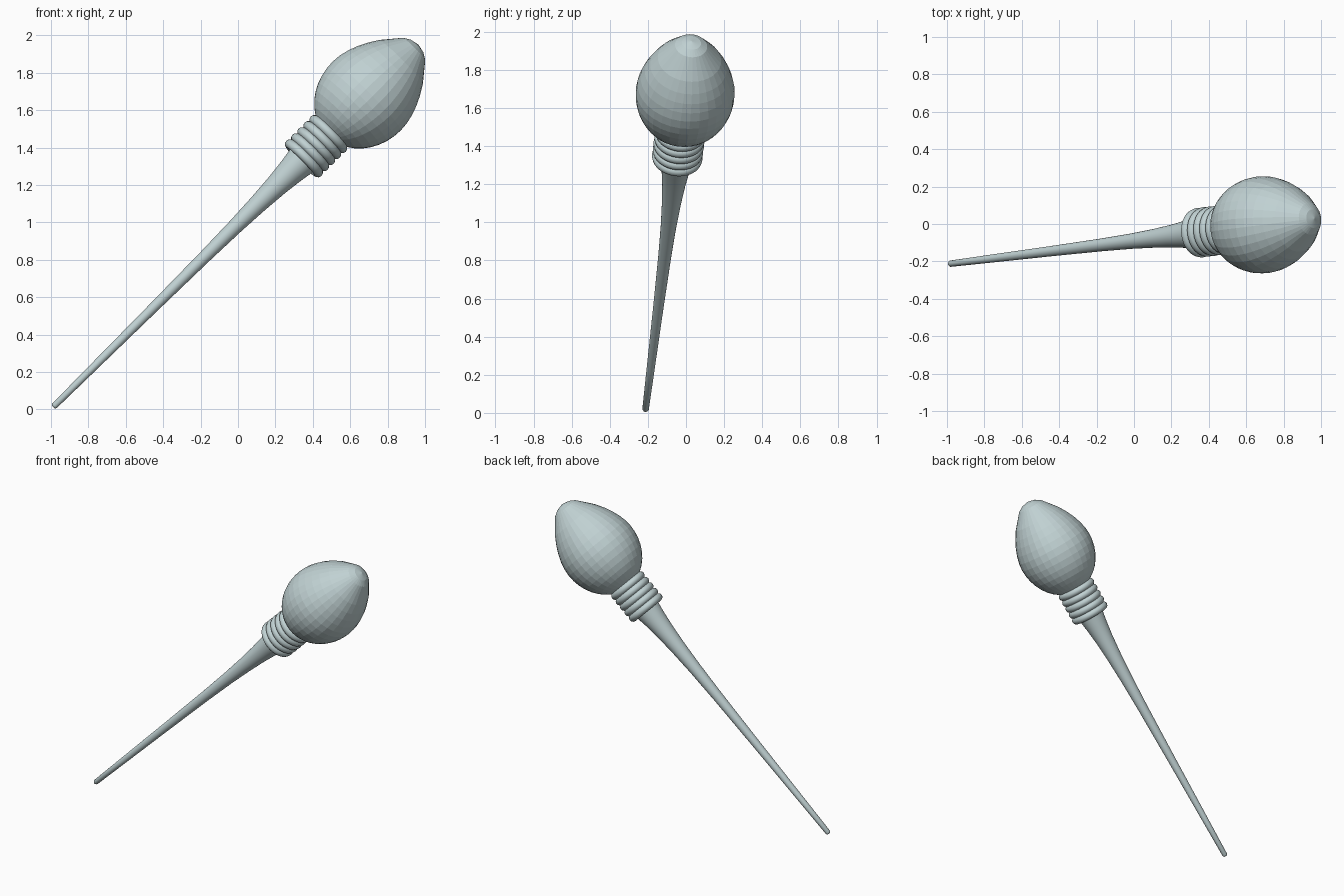
import bpy
import bmesh
from math import cos, sin, pi, sqrt
from mathutils import Vector, Matrix

cube = bpy.data.objects.get("Cube")
if cube:
    bpy.data.objects.remove(cube, do_unlink=True)

# One pale blue-grey material
mat = bpy.data.materials.new("pale_blue_grey")
colour = (0.53, 0.64, 0.65, 1)
mat.diffuse_color = colour
mat.use_nodes = True
mat.node_tree.nodes["Principled BSDF"].inputs["Base Color"].default_value = colour

# Everything is turned around one slanted axis, from thin tail to bulb tip
TAIL = Vector((-0.988, -0.213, 0.012))
TIP = Vector((0.965, 0.03, 1.95))
AXIS = TIP - TAIL
PLACE = Matrix.Translation(TAIL) @ AXIS.to_track_quat('Z', 'Y').to_matrix().to_4x4()


def lathe(name, profile, sides, smooth, closed=False):
    """Revolve (radius, distance along axis) points; radius 0 makes a pole."""
    bm = bmesh.new()
    rings = []
    for r, h in profile:
        if r == 0:
            rings.append([bm.verts.new((0, 0, h))] * sides)
        else:
            rings.append([bm.verts.new((r * cos(2 * pi * i / sides),
                                        r * sin(2 * pi * i / sides), h))
                          for i in range(sides)])
    pairs = list(zip(rings, rings[1:]))
    if closed:
        pairs.append((rings[-1], rings[0]))
    for a, b in pairs:
        for i in range(sides):
            j = (i + 1) % sides
            corners = list(dict.fromkeys((a[i], a[j], b[j], b[i])))
            bm.faces.new(corners)
    bmesh.ops.recalc_face_normals(bm, faces=bm.faces)
    for f in bm.faces:
        f.smooth = smooth
    mesh = bpy.data.meshes.new(name)
    bm.to_mesh(mesh)
    bm.free()
    obj = bpy.data.objects.new(name, mesh)
    bpy.context.collection.objects.link(obj)
    obj.matrix_world = PLACE
    mesh.materials.append(mat)
    return obj


# Long tapering stem that flares into the collar
lathe("stem", [(0, 0), (0.011, 0.001), (0.017, 0.01), (0.021, 0.3), (0.027, 0.75),
               (0.034, 1.15), (0.041, 1.38), (0.05, 1.55), (0.061, 1.69),
               (0.074, 1.8), (0.09, 1.9), (0.1, 1.98), (0.1, 2.1), (0, 2.1)],
      32, True)

# Stack of five rounded collar rings
for n in range(5):
    h = 1.896 + n * 0.046
    ring = [(0.107 + 0.026 * cos(2 * pi * k / 12), h + 0.026 * sin(2 * pi * k / 12))
            for k in range(12)]
    lathe(f"collar_ring_{n + 1}", ring, 40, True, closed=True)

# Faceted bulb: half ellipsoid base, narrowing to a blunt tip
MID, RADIUS, DEPTH = 2.37, 0.26, 0.3
base = [(RADIUS * sin(k * pi / 20), MID - DEPTH * cos(k * pi / 20)) for k in range(11)]
top = [(0.256, 2.42), (0.244, 2.47), (0.226, 2.52), (0.202, 2.57), (0.167, 2.628),
       (0.085, 2.728), (0.05, 2.75), (0, 2.762)]
lathe("bulb", base + top, 32, False)
